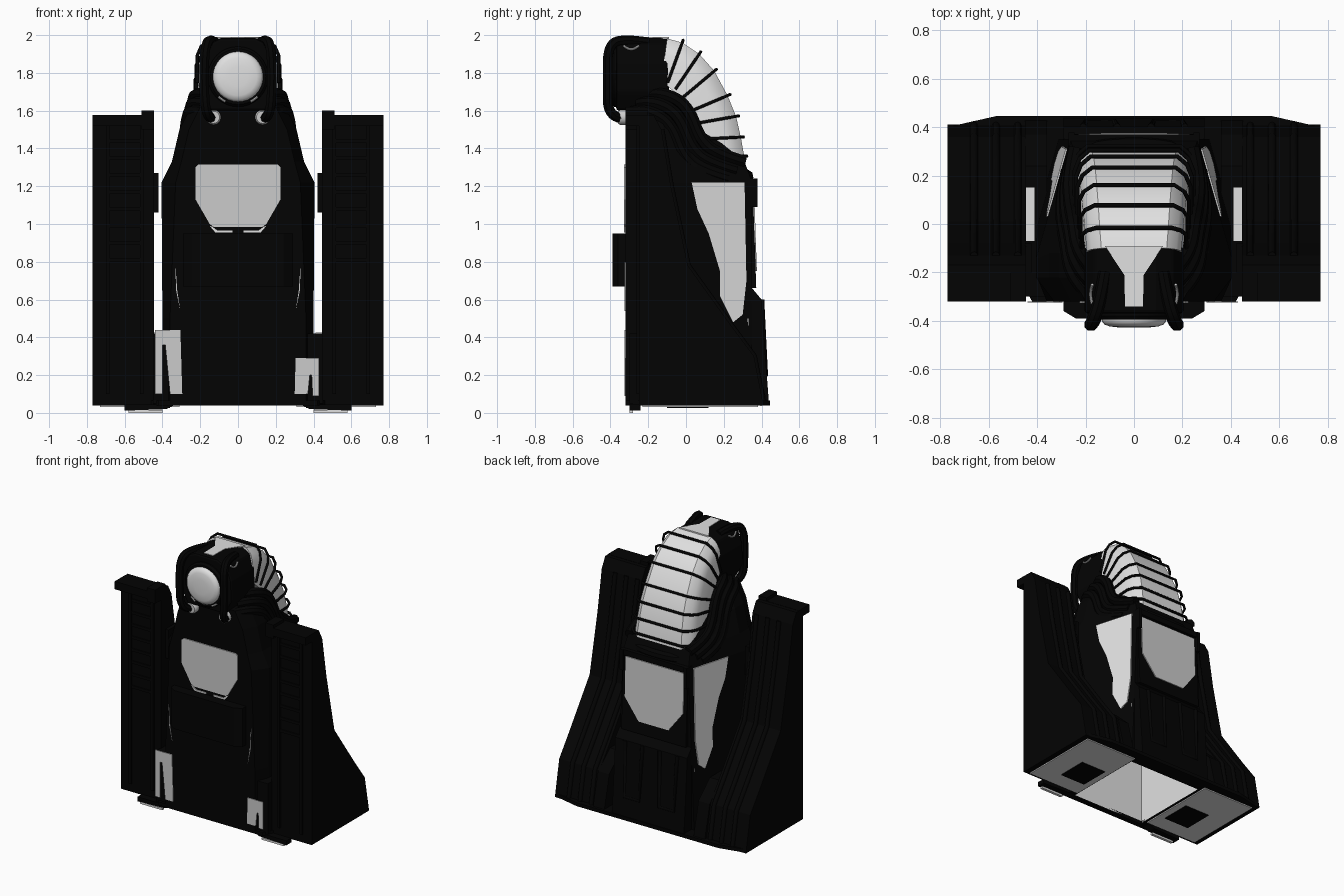
import bpy, bmesh, math

if "Cube" in bpy.data.objects:
    bpy.data.objects.remove(bpy.data.objects["Cube"])


def material(name, v):
    m = bpy.data.materials.new(name)
    m.use_nodes = True
    m.diffuse_color = (v, v, v, 1)
    bsdf = next(n for n in m.node_tree.nodes if n.type == 'BSDF_PRINCIPLED')
    bsdf.inputs["Base Color"].default_value = (v, v, v, 1)
    return m


BLACK = material("black", 0.001)
GREY = material("panel grey", 0.6)
LIGHT = material("light grey", 0.75)


def finish(name, me, mat, smooth=False):
    me.materials.clear()
    me.materials.append(mat)
    ob = bpy.data.objects.new(name, me)
    bpy.context.collection.objects.link(ob)
    if smooth:
        bpy.ops.object.select_all(action='DESELECT')
        ob.select_set(True)
        bpy.context.view_layer.objects.active = ob
        bpy.ops.object.shade_smooth_by_angle(angle=math.radians(40))
    return ob


def loft(name, rings, mat, bottom=True, top=True, smooth=False):
    bm = bmesh.new()
    rows = [[bm.verts.new(p) for p in r] for r in rings]
    n = len(rows[0])
    for a, b in zip(rows, rows[1:]):
        for i in range(n):
            j = (i + 1) % n
            bm.faces.new((a[i], a[j], b[j], b[i]))
    if bottom:
        bm.faces.new(rows[0][::-1])
    if top:
        bm.faces.new(rows[-1])
    bmesh.ops.recalc_face_normals(bm, faces=bm.faces)
    me = bpy.data.meshes.new(name)
    bm.to_mesh(me)
    bm.free()
    return finish(name, me, mat, smooth)


def prism(name, pts, axis, a, b, mat):
    """Extrude a 2D outline along one axis, from a to b."""
    def place(p, v):
        q = list(p)
        q.insert("xyz".index(axis), v)
        return q
    return loft(name, [[place(p, v) for p in pts] for v in (a, b)], mat)


def box(name, x, y, z, mat):
    return prism(name, [(x[0], y[0]), (x[1], y[0]), (x[1], y[1]), (x[0], y[1])], "z", *z, mat)


def mirrored(half):
    return half + [(-p[0],) + tuple(p[1:]) for p in reversed(half)]


def tube(name, pts, r, mat, kind='NURBS', sides=2):
    cu = bpy.data.curves.new(name + "_path", 'CURVE')
    cu.dimensions = '3D'
    cu.bevel_depth, cu.bevel_resolution, cu.use_fill_caps = r, sides, True
    sp = cu.splines.new(kind)
    sp.points.add(len(pts) - 1)
    for p, c in zip(sp.points, pts):
        p.co = (*c, 1)
    if kind == 'NURBS':
        sp.order_u, sp.use_endpoint_u, sp.resolution_u = 3, True, 6
    tmp = bpy.data.objects.new(name + "_path", cu)
    bpy.context.collection.objects.link(tmp)
    bpy.context.view_layer.update()
    dg = bpy.context.evaluated_depsgraph_get()
    me = bpy.data.meshes.new_from_object(tmp.evaluated_get(dg))
    bpy.data.objects.remove(tmp)
    return finish(name, me, mat, kind == 'NURBS')


def disc(name, c, r, profile, mat):
    """Turned part facing the front: profile is (radius factor, forward offset)."""
    n = 32
    rings = [[(c[0] + r * f * math.cos(math.tau * i / n), c[1] - d,
               c[2] + r * f * math.sin(math.tau * i / n)) for i in range(n)] for f, d in profile]
    return loft(name, rings, mat, smooth=True)


# Central body, open below, with slanted rear flanks
def flank_x(y, z):
    return 0.355 - 0.286 * (y - 0.03) + 0.04 * (1.23 - z)


def body_ring(z, front, mid):
    ym = 0.03 + (0.355 + 0.04 * (1.23 - z) - mid) / 0.286
    half = [(front, -0.32, z), (mid, -0.22, z), (mid, ym, z), (flank_x(0.35, z), 0.35, z)]
    return mirrored(half)


def upper_ring(z, front, mid, back, yb):
    return mirrored([(front, -0.32, z), (mid, -0.22, z), (mid, -0.12, z), (back, yb, z)])


loft("body", [body_ring(0.04, 0.36, 0.4), body_ring(0.5, 0.36, 0.4), body_ring(1.22, 0.33, 0.405),
              upper_ring(1.33, 0.3, 0.35, 0.25, 0.31), upper_ring(1.5, 0.26, 0.31, 0.22, 0.1),
              upper_ring(1.62, 0.2, 0.25, 0.18, -0.06)], BLACK, bottom=False)
liner = box("inner_liner", (-0.3, 0.3), (-0.28, 0.33), (0.05, 0.5), LIGHT).data
bm = bmesh.new()
bm.from_mesh(liner)
bm.normal_update()
bmesh.ops.delete(bm, geom=[f for f in bm.faces if f.normal.z < -0.5], context='FACES_ONLY')
bmesh.ops.reverse_faces(bm, faces=bm.faces)
bm.to_mesh(liner)
bm.free()

# Body panels
prism("front_panel", mirrored([(0.21, 1.315), (0.225, 1.3), (0.225, 1.13), (0.15, 1.0), (0.13, 0.985)]),
      "y", -0.327, -0.3, GREY)
prism("front_box", mirrored([(0.24, -0.39), (0.29, -0.36), (0.29, -0.3)]), "z", 0.67, 0.95, BLACK)
prism("rear_frame", [(0.33, 1.23), (0.352, 1.23), (0.372, 0.66), (0.33, 0.66)], "x", -0.26, 0.26, BLACK)
loft("rear_panel", [[(x, 0.353 + 0.034 * (1.23 - z) + d, z) for x, z in
                     mirrored([(0.235, 1.19), (0.235, 0.9), (0.12, 0.75)])] for d in (-0.01, 0.006)], GREY)
box("rear_ledge", (-0.27, 0.27), (0.3, 0.37), (1.2, 1.24), BLACK)
prism("rear_skirt", [(0.33, 0.04), (0.44, 0.04), (0.42, 0.3), (0.4, 0.6), (0.35, 0.66)], "x", -0.29, 0.29, BLACK)
for x in (-0.14, 0.14):
    tube("skirt_loop", [(x - 0.07, 0.4, 0.6), (x - 0.06, 0.42, 0.2), (x + 0.06, 0.42, 0.2),
                        (x + 0.07, 0.4, 0.6)], 0.015, BLACK, 'POLY')

FLANK = [(0.03, 1.22), (0.06, 1.08), (0.12, 0.95), (0.18, 0.75), (0.18, 0.62),
         (0.25, 0.48), (0.3, 0.52), (0.32, 0.7), (0.31, 1.22)]
TOWER = [(-0.25, 0.04), (-0.25, 1.575), (-0.17, 1.575), (-0.13, 1.5), (-0.08, 1.2), (0.01, 0.78),
         (0.24, 0.46), (0.36, 0.3), (0.41, 0.04)]

for s, side in ((1, "left"), (-1, "right")):
    def sx(a, b):
        return (s * a, s * b)

    loft(side + "_flank_panel", [[(s * (flank_x(y, z) + d), y, z) for y, z in FLANK]
                                 for d in (-0.02, 0.007)], LIGHT)
    prism(side + "_trim", [(s * x, z) for x, z in ((0.03, 0.955), (0.12, 0.955), (0.15, 0.99),
                                                   (0.135, 0.985), (0.11, 0.966), (0.03, 0.966))],
          "y", -0.327, -0.3, LIGHT)
    prism(side + "_front_sliver", [(s * x, z) for x, z in ((0.332, 0.8), (0.328, 0.65), (0.305, 0.54),
                                                           (0.322, 0.65))], "y", -0.325, -0.3, GREY)
    box(side + "_rear_post", sx(0.245, 0.27), (0.33, 0.378), (1.09, 1.24), BLACK)

    # Side tower: recessed front under an overhanging cap, sloped ribs behind
    prism(side + "_tower", TOWER, "x", s * 0.445, s * 0.77, BLACK)
    box(side + "_tower_cap", sx(0.445, 0.77), (-0.32, -0.2), (1.52, 1.577), BLACK)
    box(side + "_tower_lip", sx(0.445, 0.51), (-0.32, -0.2), (1.5, 1.6), BLACK)
    for x in (0.48, 0.57, 0.66):
        tube(side + "_tower_rib", [(s * x, y, z) for y, z in TOWER[3:]], 0.016, BLACK, 'POLY')
    for x in (0.5, 0.68):
        box(side + "_rail", sx(x, x + 0.02), (-0.262, -0.24), (0.1, 1.52), BLACK)
    for i in range(8):
        box(side + "_rung", sx(0.52, 0.68), (-0.258, -0.24), (0.8 + 0.09 * i, 0.82 + 0.09 * i), BLACK)
    box(side + "_bracket", sx(0.42, 0.45), (-0.2, -0.08), (1.06, 1.27), BLACK)

    # Base on each side, with light underside and dark hatch
    prism(side + "_base_filler", [(-0.3, 0.05), (-0.3, 0.42), (0.24, 0.42), (0.37, 0.3), (0.43, 0.05)],
          "x", s * 0.36, s * 0.45, BLACK)
    box(side + "_gap_floor", sx(0.41, 0.445), (-0.07, 0.15), (0.415, 0.425), LIGHT)
    prism(side + "_base_plate", [(s * 0.3, -0.32), (s * 0.42, -0.32), (s * 0.46, -0.25), (s * 0.77, -0.25),
                                 (s * 0.77, 0.4), (s * 0.57, 0.445), (s * 0.3, 0.445)], "z", 0.04, 0.065, BLACK)
    box(side + "_underside", sx(0.31, 0.73), (-0.23, 0.38), (0.032, 0.041), LIGHT)
    box(side + "_hatch", sx(0.36, 0.56), (-0.1, 0.12), (0.026, 0.034), BLACK)
    prism(side + "_foot", [(s * x, z) for x, z in ((0.33, 0.045), (0.38, 0.02), (0.6, 0.012), (0.6, 0.045))],
          "y", -0.3, -0.24, BLACK)
    box(side + "_foot_pad", sx(0.4, 0.58), (-0.3, -0.28), (0.0, 0.014), LIGHT)

    # Hoses over the shoulders
    for k in range(3):
        tube(side + "_hose", [(s * (x + 0.015 * k), y - 0.045 * k, z - 0.045 * k) for x, y, z in
                              ((0.15, -0.2, 1.68), (0.225, -0.13, 1.7), (0.245, 0.01, 1.63), (0.26, 0.08, 1.43),
                               (0.265, 0.2, 1.36), (0.24, 0.31, 1.33))], 0.033, BLACK)

    # Head side bars and small lamps
    tube(side + "_head_bar", [(s * 0.12, -0.2, 1.96), (s * 0.14, -0.32, 1.98), (s * 0.175, -0.415, 1.95),
                              (s * 0.182, -0.415, 1.75), (s * 0.17, -0.415, 1.57), (s * 0.14, -0.34, 1.56)],
         0.027, BLACK)
    disc(side + "_small_lamp", (s * 0.13, -0.32, 1.565), 0.04, [(1, 0), (1, 0.03), (0.8, 0.04)], GREY)
    tube(side + "_temple_arc", [(s * 0.172, -0.33, 1.945), (s * 0.186, -0.29, 1.905), (s * 0.172, -0.25, 1.945)],
         0.006, GREY)
    tube(side + "_lamp_glint", [(s * 0.148 * math.cos(a), -0.394, 1.78 - 0.148 * math.sin(a))
                                for a in (0.8, 0.95, 1.1)], 0.006, LIGHT)

# Front grey plates at the base
prism("right_low_plate", [(-0.44, 0.1), (-0.44, 0.44), (-0.305, 0.44), (-0.295, 0.1), (-0.36, 0.1),
                          (-0.385, 0.36), (-0.4, 0.36), (-0.4, 0.1)], "y", -0.325, -0.319, GREY)
prism("left_low_plate", [(0.3, 0.1), (0.305, 0.29), (0.43, 0.29), (0.43, 0.09), (0.395, 0.09),
                         (0.39, 0.2), (0.38, 0.2), (0.37, 0.1)], "y", -0.325, -0.319, GREY)
box("base_front", (-0.3, 0.3), (-0.32, -0.28), (0.04, 0.065), BLACK)
box("base_back", (-0.3, 0.3), (0.33, 0.445), (0.04, 0.065), BLACK)

# Domed rear shell: spine stations as (y, z, tilt of the cross-section)
SPINE = [(-0.1, 1.982, 82), (-0.02, 1.96, 70), (0.07, 1.9, 56), (0.15, 1.81, 40), (0.22, 1.68, 23),
         (0.265, 1.57, 10), (0.29, 1.46, 3), (0.308, 1.36, -2), (0.318, 1.25, -4)]


def shell_section(i, grow=0.0):
    y, z, tilt = SPINE[i]
    t = math.radians(tilt)
    w = 0.195 + 0.006 * i + grow
    return mirrored([(x, y + (grow - d) * math.cos(t), z + (grow - d) * math.sin(t))
                     for x, d in ((w, 0.24), (w, 0.085), (w - 0.02, 0.035), (w - 0.06, 0))])


loft("shell", [shell_section(i) for i in range(len(SPINE))], LIGHT, smooth=True)
for i in range(1, 8):
    tube("shell_rib", shell_section(i, 0.014), 0.009, BLACK, 'POLY', 1)
tube("shell_collar", [(-0.26, 0.1, 1.3), (-0.25, 0.3, 1.26), (0, 0.33, 1.25), (0.25, 0.3, 1.26),
                      (0.26, 0.1, 1.3)], 0.035, BLACK)

# Head with crest and main lamp
HEAD = mirrored([(0.09, 1.985), (0.165, 1.95), (0.2, 1.85), (0.205, 1.7), (0.15, 1.6)])
head = prism("head", HEAD, "y", -0.37, -0.09, BLACK)
bev = head.modifiers.new("Bevel", 'BEVEL')
bev.width, bev.segments = 0.015, 2
prism("head_crest", mirrored([(0.12, -0.09), (0.04, -0.21), (0.037, -0.34)]), "z", 1.98, 1.989, LIGHT)
disc("lamp_ring", (0, -0.36, 1.78), 0.16, [(1, 0), (1, 0.02), (0.92, 0.035)], BLACK)
disc("lamp", (0, -0.38, 1.78), 0.133, [(1, 0), (1, 0.02), (0.92, 0.035), (0.75, 0.043), (0.4, 0.048)], LIGHT)
